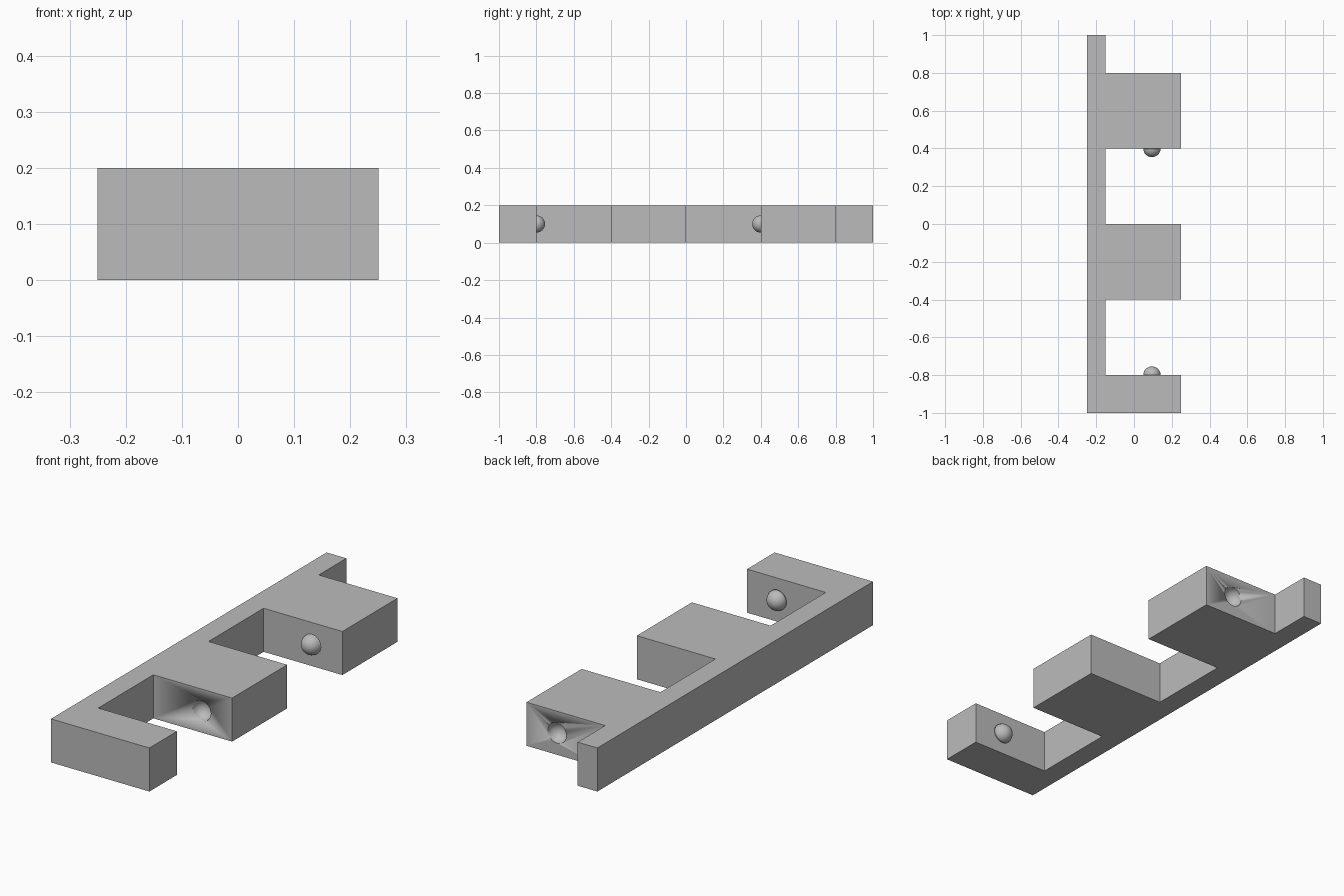
import bpy, bmesh, math
from mathutils import Matrix, Vector

if "Cube" in bpy.data.objects:
    bpy.data.objects.remove(bpy.data.objects["Cube"])

grey = bpy.data.materials.new("plain_grey")
grey.diffuse_color = (0.5, 0.5, 0.5, 1)
grey.use_nodes = True
grey.node_tree.nodes["Principled BSDF"].inputs["Base Color"].default_value = grey.diffuse_color

HEIGHT = 0.2
KNOB_X, KNOB_Z = 0.095, 0.1


def ball(name, y, radius):
    """Smooth ball with its poles along y."""
    bpy.ops.mesh.primitive_uv_sphere_add(segments=32, ring_count=16, radius=radius,
                                         location=(KNOB_X, y, KNOB_Z),
                                         rotation=(math.pi / 2, 0, 0))
    ob = bpy.context.object
    ob.name = name
    ob.data.materials.append(grey)
    bpy.ops.object.shade_smooth()
    return ob


# Comb-shaped body: outline extruded upwards
outline = [(-0.25, -1), (0.25, -1), (0.25, -0.8), (-0.15, -0.8),
           (-0.15, -0.4), (0.25, -0.4), (0.25, 0), (-0.15, 0),
           (-0.15, 0.4), (0.25, 0.4), (0.25, 0.8), (-0.15, 0.8),
           (-0.15, 1), (-0.25, 1)]
bm = bmesh.new()
base = bm.faces.new([bm.verts.new((x, y, 0)) for x, y in outline])
top = bmesh.ops.extrude_face_region(bm, geom=[base])["geom"]
bmesh.ops.translate(bm, vec=(0, 0, HEIGHT),
                    verts=[v for v in top if isinstance(v, bmesh.types.BMVert)])
bmesh.ops.recalc_face_normals(bm, faces=bm.faces[:])
mesh = bpy.data.meshes.new("notched_body")
bm.to_mesh(mesh)
bm.free()
mesh.materials.append(grey)
body = bpy.data.objects.new("notched_body", mesh)
bpy.context.collection.objects.link(body)

# Round sockets hollowed into the tooth faces
for i, y in enumerate((-0.4, 0.8)):
    cutter = ball(f"socket_cutter_{i + 1}", y, 0.047)
    cutter.hide_render = True
    cutter.hide_set(True)
    cut = body.modifiers.new(f"socket_{i + 1}", 'BOOLEAN')
    cut.operation = 'DIFFERENCE'
    cut.solver = 'EXACT'
    cut.object = cutter

# Round knobs: half balls standing on the opposite faces
for i, (y, side) in enumerate(((-0.8, 1), (0.4, -1))):
    knob = ball(f"knob_{i + 1}", y, 0.046)
    bm = bmesh.new()
    bm.from_mesh(knob.data)
    # local z runs along -y after the rotation
    bmesh.ops.bisect_plane(bm, geom=bm.verts[:] + bm.edges[:] + bm.faces[:],
                           plane_co=(0, 0, 0), plane_no=(0, 0, side),
                           clear_outer=True)
    bm.to_mesh(knob.data)
    bm.free()

# Keep the body edges crisp
bpy.ops.object.select_all(action='DESELECT')
body.select_set(True)
bpy.context.view_layer.objects.active = body
bpy.ops.object.shade_smooth_by_angle(angle=math.radians(30))
